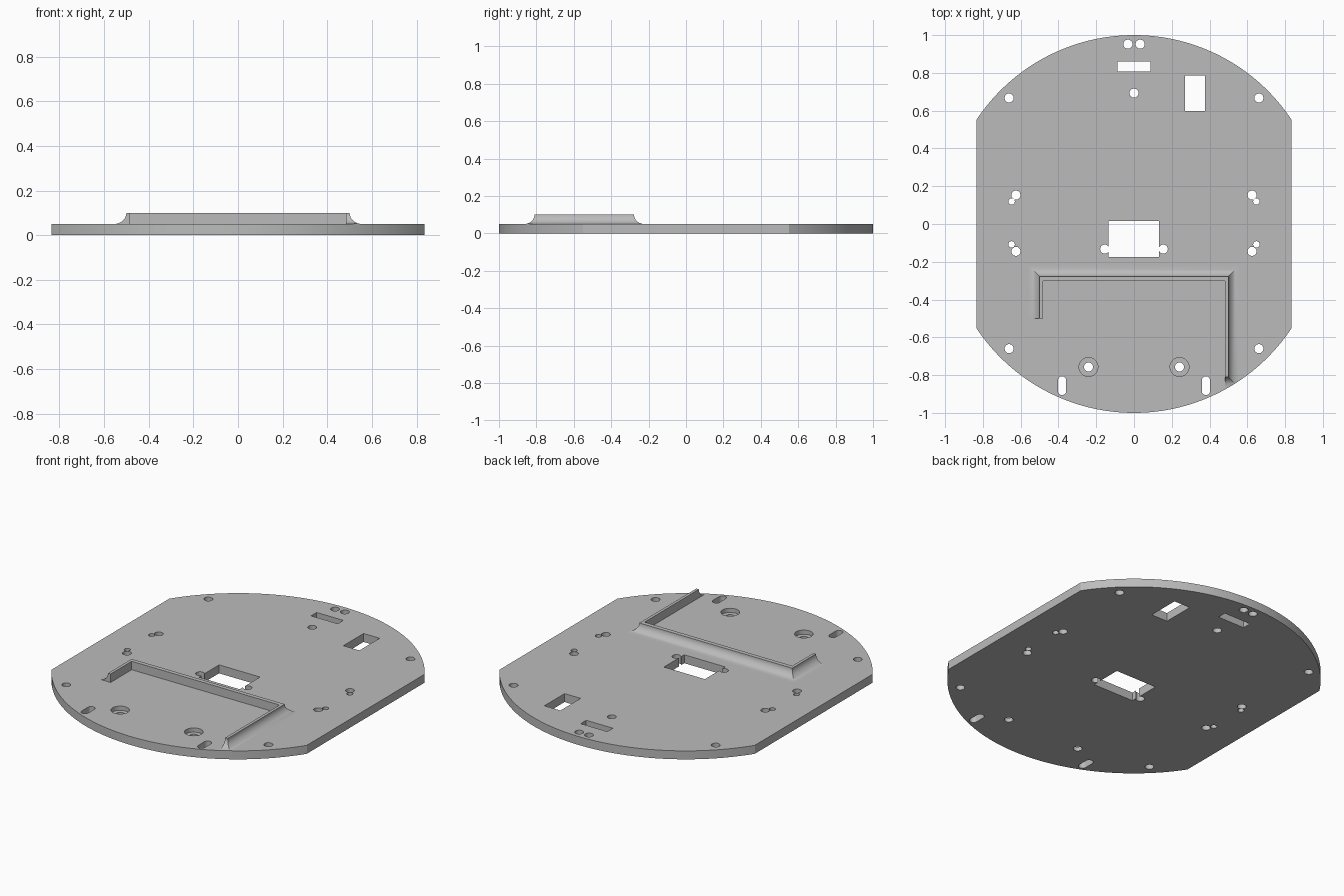
import bpy, bmesh
from math import acos, cos, sin, pi

if "Cube" in bpy.data.objects:
    bpy.data.objects.remove(bpy.data.objects["Cube"])

HALF_WIDTH, THICK, TOP = 0.835, 0.05, 0.10

grey = bpy.data.materials.new("plain grey")
grey.use_nodes = True
grey.diffuse_color = (0.5, 0.5, 0.5, 1)
grey.node_tree.nodes["Principled BSDF"].inputs["Base Color"].default_value = (0.5, 0.5, 0.5, 1)


def loft(bm, layers):
    """Closed solid from stacked outlines, each given as (points, z)."""
    rings = [[bm.verts.new((x, y, z)) for x, y in pts] for pts, z in layers]
    n = len(rings[0])
    for a, b in zip(rings, rings[1:]):
        for i in range(n):
            j = (i + 1) % n
            bm.faces.new((a[i], a[j], b[j], b[i]))
    bm.faces.new(rings[0][::-1])
    bm.faces.new(rings[-1])


def make(name, solids):
    bm = bmesh.new()
    for layers in solids:
        loft(bm, layers)
    bmesh.ops.recalc_face_normals(bm, faces=bm.faces)
    mesh = bpy.data.meshes.new(name)
    bm.to_mesh(mesh)
    bm.free()
    mesh.materials.append(grey)
    obj = bpy.data.objects.new(name, mesh)
    bpy.context.collection.objects.link(obj)
    return obj


def boolean(obj, cutter, operation):
    mod = obj.modifiers.new("cut", "BOOLEAN")
    mod.operation, mod.solver, mod.object = operation, "EXACT", cutter
    bpy.context.view_layer.objects.active = obj
    bpy.ops.object.modifier_apply(modifier=mod.name)
    bpy.data.objects.remove(cutter)


def arc(cx, cy, r, start, end, steps):
    return [(cx + r * cos(start + (end - start) * i / steps),
             cy + r * sin(start + (end - start) * i / steps)) for i in range(steps + 1)]


def prism(pts, low=-0.1, high=0.2):
    return [(pts, low), (pts, high)]


def disc(x, y, r, low=-0.1):
    return prism(arc(x, y, r, 0, 2 * pi, 32)[:-1], low)


def box(x0, x1, y0, y1):
    return prism([(x0, y0), (x1, y0), (x1, y1), (x0, y1)])


# Round plate with two straight sides
side = acos(HALF_WIDTH)
outline = arc(0, 0, 1, side, pi - side, 64) + arc(0, 0, 1, pi + side, 2 * pi - side, 64)
plate = make("base_plate", [prism(outline, 0, THICK)])

# Screw holes and slots, mirrored left to right
holes = [disc(0, 0.693, 0.024)]
for s in (-1, 1):
    for x, y, r in ((0.032, 0.952, 0.024), (0.661, 0.667, 0.024), (0.661, -0.66, 0.024),
                    (0.625, 0.153, 0.024), (0.648, 0.119, 0.017), (0.648, -0.108, 0.017),
                    (0.625, -0.145, 0.024), (0.155, -0.133, 0.024), (0.241, -0.757, 0.024)):
        holes.append(disc(s * x, y, r))
    x = s * 0.381
    holes.append(prism(arc(x, -0.828, 0.022, 0, pi, 12) + arc(x, -0.884, 0.022, pi, 2 * pi, 12)))
boolean(plate, make("hole_cutter", holes), "DIFFERENCE")

# Rectangular openings and counterbores
openings = [box(-0.135, 0.133, -0.174, 0.016), box(-0.088, 0.087, 0.808, 0.86),
            box(0.271, 0.376, 0.597, 0.786)]
openings += [disc(s * 0.241, -0.757, 0.05, THICK / 2) for s in (-1, 1)]
boolean(plate, make("opening_cutter", openings), "DIFFERENCE")


# Raised locating wall: sheer inside, hollow fillet outside
def wall_outline(d):
    return [(-0.5 - d, -0.5), (-0.5 - d, -0.278 + d), (0.5 + d, -0.278 + d), (0.5 + d, -0.81 - d),
            (0.483, -0.81 - d), (0.483, -0.303), (-0.483, -0.303), (-0.483, -0.5)]


STEPS, REACH = 12, 0.055
wall_layers = []
for i in range(STEPS + 1):
    a = pi / 2 * i / STEPS
    wall_layers.append((wall_outline(REACH * (1 - sin(a))), TOP - (TOP - THICK) * cos(a)))
wall = make("locating_wall", [wall_layers])
boolean(wall, make("rim_trimmer", [prism(outline)]), "INTERSECT")

# Smooth curved walls, keep edges sharp
bpy.ops.object.select_all(action="DESELECT")
for obj in (plate, wall):
    obj.select_set(True)
bpy.context.view_layer.objects.active = plate
bpy.ops.object.shade_smooth_by_angle(angle=pi / 6)
